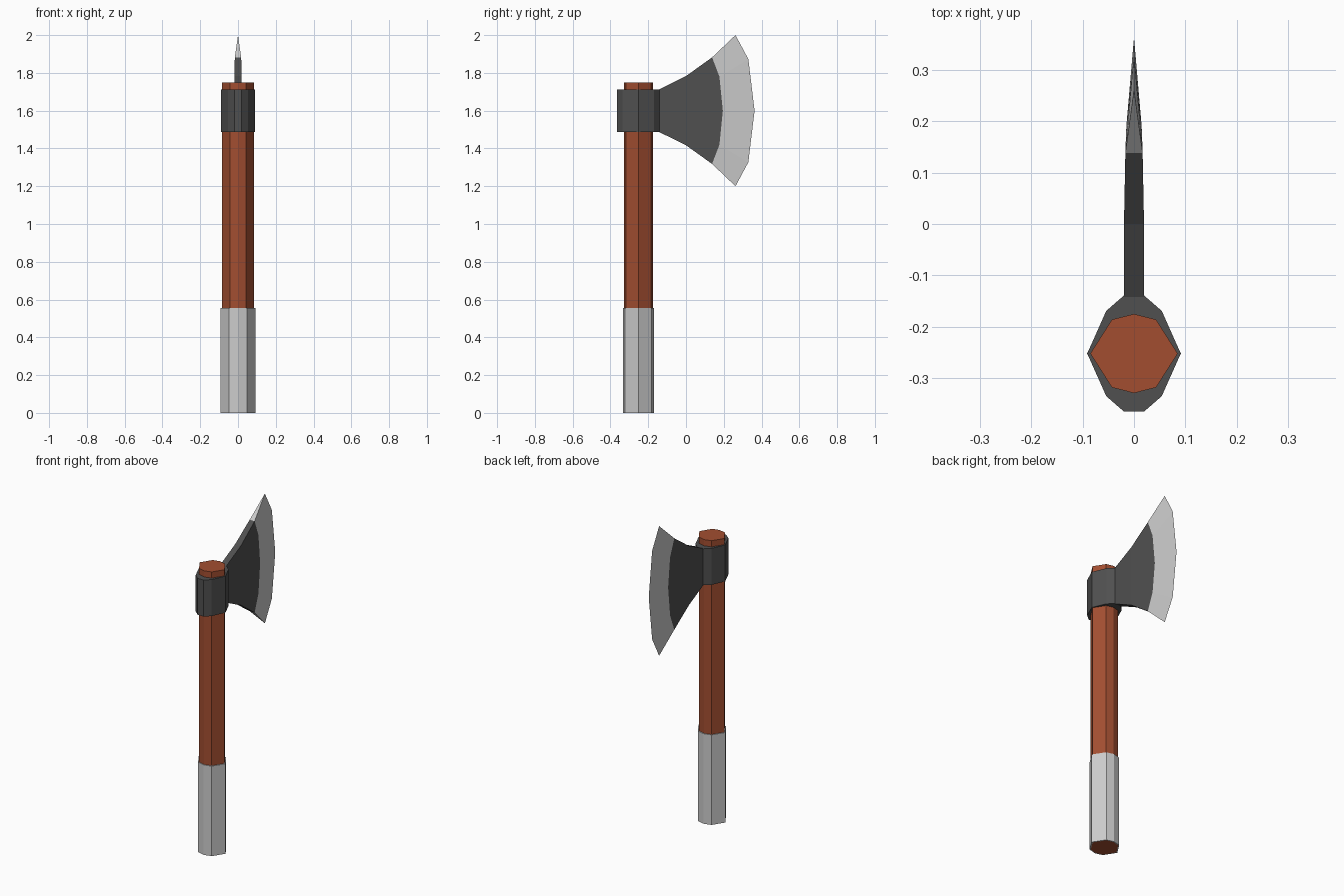
import bpy, bmesh

if "Cube" in bpy.data.objects:
    bpy.data.objects.remove(bpy.data.objects["Cube"])

CY = -0.252   # handle axis
CZ = 1.6      # blade centre height


def material(name, rgb):
    m = bpy.data.materials.new(name)
    m.diffuse_color = (*rgb, 1)
    m.use_nodes = True
    m.node_tree.nodes["Principled BSDF"].inputs["Base Color"].default_value = m.diffuse_color
    return m


WOOD = material("wood", (0.36, 0.076, 0.03))
IRON = material("dark_iron", (0.08, 0.08, 0.08))


def finish(bm, name, mat=None):
    bmesh.ops.remove_doubles(bm, verts=bm.verts, dist=1e-5)
    bmesh.ops.recalc_face_normals(bm, faces=bm.faces)
    me = bpy.data.meshes.new(name)
    bm.to_mesh(me)
    bm.free()
    ob = bpy.data.objects.new(name, me)
    bpy.context.collection.objects.link(ob)
    if mat:
        me.materials.append(mat)
    return ob


def ring(quarter):
    """Mirror quarter outline points (x >= 0, y >= 0) into a closed loop."""
    half = quarter + [(x, -y) for x, y in reversed(quarter) if y > 0]
    return half + [(-x, y) for x, y in reversed(half) if x > 0]


def prism(name, quarter, z0, z1, mat=None):
    bm = bmesh.new()
    f = bm.faces.new([bm.verts.new((x, y + CY, z0)) for x, y in ring(quarter)])
    top = bmesh.ops.extrude_face_region(bm, geom=[f], use_keep_orig=True)["geom"]
    bmesh.ops.translate(bm, vec=(0, 0, z1 - z0),
                        verts=[v for v in top if isinstance(v, bmesh.types.BMVert)])
    return finish(bm, name, mat)


def tube(name, outer, inner, z0, z1):
    bm = bmesh.new()
    loops = [[bm.verts.new((x, y + CY, z)) for x, y in ring(q)]
             for q, z in ((outer, z0), (outer, z1), (inner, z1), (inner, z0))]
    n = len(loops[0])
    for k in range(4):
        a, b = loops[k], loops[(k + 1) % 4]
        for i in range(n):
            j = (i + 1) % n
            bm.faces.new((a[i], a[j], b[j], b[i]))
    return finish(bm, name)


def column(tip, mid, centre):
    """Five (y, z, half thickness) points, mirrored about the blade centre."""
    up = [tip, mid]
    return ([(y, CZ + z, t) for y, z, t in up] + [(centre[0], CZ, centre[1])]
            + [(y, CZ - z, t) for y, z, t in reversed(up)])


def slab(name, columns, mat=None):
    bm = bmesh.new()
    side = {s: [[bm.verts.new((s * t, y, z)) for y, z, t in c] for c in columns]
            for s in (-1, 1)}
    for i in range(len(columns) - 1):
        for g in side.values():
            for j in range(4):
                bm.faces.new((g[i][j], g[i + 1][j], g[i + 1][j + 1], g[i][j + 1]))
        for j in (0, 4):
            a, b = side[-1], side[1]
            bm.faces.new((a[i][j], a[i + 1][j], b[i + 1][j], b[i][j]))
    return finish(bm, name, mat)


# Wooden shaft and wrapped grip
shaft = [(0, 0.077), (0.043, 0.066), (0.085, 0)]
grip = [(x * 1.08, y * 1.07) for x, y in shaft]
prism("handle", shaft, 0, 1.75, WOOD)
tube("grip", grip, shaft, 0, 0.555)

# Iron collar around the shaft
prism("collar", [(0.0195, 0.113), (0.054, 0.083), (0.091, 0)], 1.487, 1.712, IRON)

# Flared blade body and sharpened edge
root = column((-0.142, 0.113, 0.0195), (-0.142, 0.07, 0.0195), (-0.142, 0.0195))
neck = column((0.0, 0.183, 0.0195), (0.0, 0.115, 0.0195), (0.0, 0.0195))
bevel = column((0.138, 0.282, 0.0168), (0.177, 0.18, 0.0155), (0.195, 0.0145))
cut = column((0.262, 0.4, 0), (0.33, 0.273, 0), (0.363, 0))
slab("blade_body", [root, neck, bevel], IRON)
slab("blade_edge", [bevel, cut])
